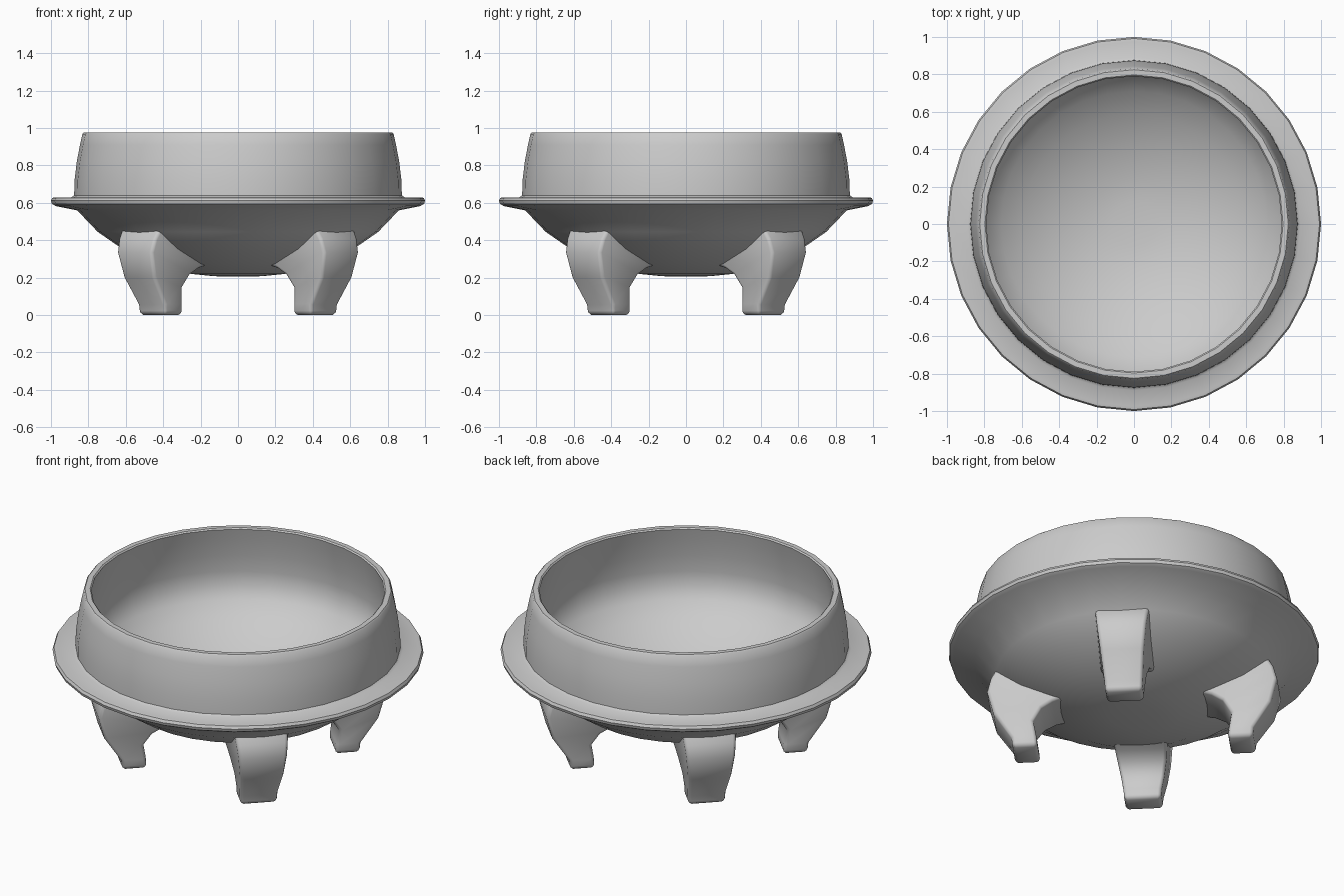
import bpy, bmesh
from math import pi, cos, sin, radians

if "Cube" in bpy.data.objects:
    bpy.data.objects.remove(bpy.data.objects["Cube"])

SIDES = 32


def make_object(name, bm, angle):
    bmesh.ops.recalc_face_normals(bm, faces=bm.faces)
    mesh = bpy.data.meshes.new(name)
    bm.to_mesh(mesh)
    bm.free()
    obj = bpy.data.objects.new(name, mesh)
    bpy.context.collection.objects.link(obj)
    bpy.ops.object.select_all(action='DESELECT')
    obj.select_set(True)
    bpy.context.view_layer.objects.active = obj
    bpy.ops.object.shade_smooth_by_angle(angle=radians(angle))
    return obj


def lathe(name, profile):
    bm = bmesh.new()
    verts = [bm.verts.new((r, 0, z)) for r, z in profile]
    edges = [bm.edges.new(pair) for pair in zip(verts, verts[1:])]
    bmesh.ops.spin(bm, geom=verts + edges, cent=(0, 0, 0), axis=(0, 0, 1),
                   angle=2 * pi, steps=SIDES, use_duplicate=False)
    bmesh.ops.remove_doubles(bm, verts=bm.verts, dist=0.0005)
    return make_object(name, bm, 40)


# Bowl: underside, flange, outer wall, lip, then the hollow inside
lathe("bowl", [
    (0, 0.205), (0.13, 0.208), (0.25, 0.22), (0.45, 0.275), (0.62, 0.355),
    (0.75, 0.445), (0.86, 0.56), (0.975, 0.583), (0.995, 0.595), (1.0, 0.612),
    (0.992, 0.627), (0.975, 0.63), (0.89, 0.63), (0.876, 0.64), (0.874, 0.72),
    (0.862, 0.82), (0.845, 0.91), (0.832, 0.968), (0.825, 0.975),
    (0.797, 0.975), (0.79, 0.968), (0.805, 0.90), (0.822, 0.80), (0.832, 0.70),
    (0.828, 0.62), (0.79, 0.55), (0.71, 0.475), (0.59, 0.395), (0.43, 0.32),
    (0.24, 0.267), (0.12, 0.255), (0, 0.252)])

# Leg rings: outer radius, outer z, inner radius, inner z, half width
LEG = [
    (0.65, 0.005, 0.515, 0.005, 0.10),
    (0.655, 0.055, 0.52, 0.06, 0.103),
    (0.75, 0.20, 0.535, 0.145, 0.117),
    (0.785, 0.335, 0.49, 0.215, 0.132),
    (0.765, 0.41, 0.43, 0.25, 0.14),
    (0.735, 0.46, 0.36, 0.27, 0.147)]


def make_leg(name, heading):
    bm = bmesh.new()
    c, s = cos(heading), sin(heading)
    rings = []
    for ro, zo, ri, zi, w in LEG:
        corners = [(ro, -w, zo), (ro, w, zo), (ri, w, zi), (ri, -w, zi)]
        rings.append([bm.verts.new((u * c - v * s, u * s + v * c, z))
                      for u, v, z in corners])
    for a, b in zip(rings, rings[1:]):
        for i in range(4):
            j = (i + 1) % 4
            bm.faces.new((a[i], a[j], b[j], b[i]))
    bm.faces.new(rings[0])
    bm.faces.new(rings[-1])
    # Round the long corners and the foot
    corner_edges = [e for r, q in zip(rings, rings[1:]) for p, t in zip(r, q)
                    for e in p.link_edges if e.other_vert(p) is t]
    foot_edges = [e for e in bm.edges
                  if e.verts[0] in rings[0] and e.verts[1] in rings[0]]
    bmesh.ops.bevel(bm, geom=corner_edges + foot_edges, offset=0.018,
                    segments=2, profile=0.5, affect='EDGES')
    low = min(v.co.z for v in bm.verts)
    for v in bm.verts:
        if v.co.z < low + 0.001:
            v.co.z = 0
    return make_object(name, bm, 50)


for k, label in enumerate(["back_right", "back_left", "front_left", "front_right"]):
    make_leg(label + "_leg", pi / 4 + k * pi / 2)
